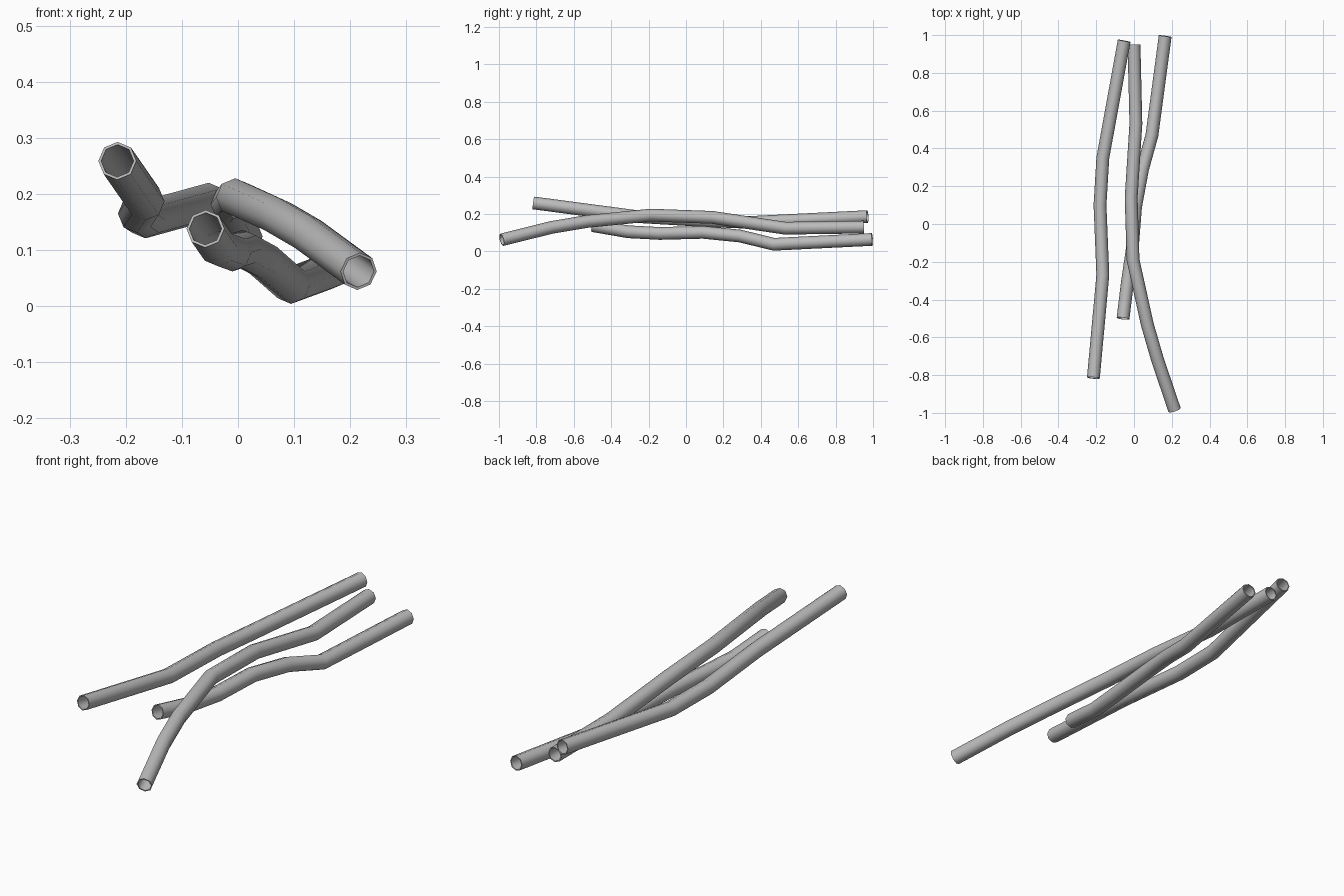
import bpy, bmesh, math
from mathutils import Vector

cube = bpy.data.objects.get("Cube")
if cube:
    bpy.data.objects.remove(cube, do_unlink=True)

SIDES = 8
OUTER = 0.034
INNER = 0.029

grey = bpy.data.materials.new("plain_grey")
grey.use_nodes = True
colour = (0.5, 0.5, 0.5, 1)
grey.diffuse_color = colour
grey.node_tree.nodes["Principled BSDF"].inputs["Base Color"].default_value = colour


def ring(bm, centre, tangent, radius):
    """Octagon of vertices square to the tangent."""
    side = tangent.cross(Vector((0, 0, 1))).normalized()
    up = side.cross(tangent).normalized()
    angles = [math.tau * i / SIDES for i in range(SIDES)]
    return [bm.verts.new(centre + radius * (math.cos(a) * side + math.sin(a) * up))
            for a in angles]


def bridge(bm, a, b, smooth):
    for i in range(SIDES):
        j = (i + 1) % SIDES
        bm.faces.new((a[i], a[j], b[j], b[i])).smooth = smooth


def tube(name, path):
    """Hollow pipe along a bent path, with open ends and a thin wall."""
    pts = [Vector(p) for p in path]
    bm = bmesh.new()
    outer, inner = [], []
    for i, p in enumerate(pts):
        before = (p - pts[i - 1]).normalized() if i else Vector()
        after = (pts[i + 1] - p).normalized() if i + 1 < len(pts) else Vector()
        tangent = (before + after).normalized()
        outer.append(ring(bm, p, tangent, OUTER))
        inner.append(ring(bm, p, tangent, INNER))
    for wall in (outer, inner):
        for a, b in zip(wall, wall[1:]):
            bridge(bm, a, b, True)
    for end in (0, -1):
        bridge(bm, outer[end], inner[end], False)
    bmesh.ops.recalc_face_normals(bm, faces=bm.faces)
    # Keep the rims crisp while the pipe walls shade smoothly
    for e in bm.edges:
        e.smooth = e.calc_face_angle(0) < math.radians(60)
    mesh = bpy.data.meshes.new(name)
    bm.to_mesh(mesh)
    bm.free()
    mesh.materials.append(grey)
    obj = bpy.data.objects.new(name, mesh)
    bpy.context.collection.objects.link(obj)


# Right pipe, high at the front
tube("right_pipe", [(-.215, -.815, .259), (-.165, -.27, .187), (-.18, .1, .165),
                    (-.165, .35, .155), (-.052, .97, .186)])

# Middle pipe, arching over the lower one
tube("middle_pipe", [(.215, -.985, .062), (.125, -.72, .128), (.07, -.53, .16),
                     (-.005, -.19, .194), (-.015, .14, .182),
                     (.01, .53, .124), (0, .95, .13)])

# Lower pipe, passing beneath to the left at the back
tube("lower_pipe", [(-.058, -.5, .138), (-.035, -.31, .105), (-.01, -.14, .096),
                    (.008, .09, .102), (.045, .29, .082),
                    (.095, .47, .038), (.165, .995, .064)])
